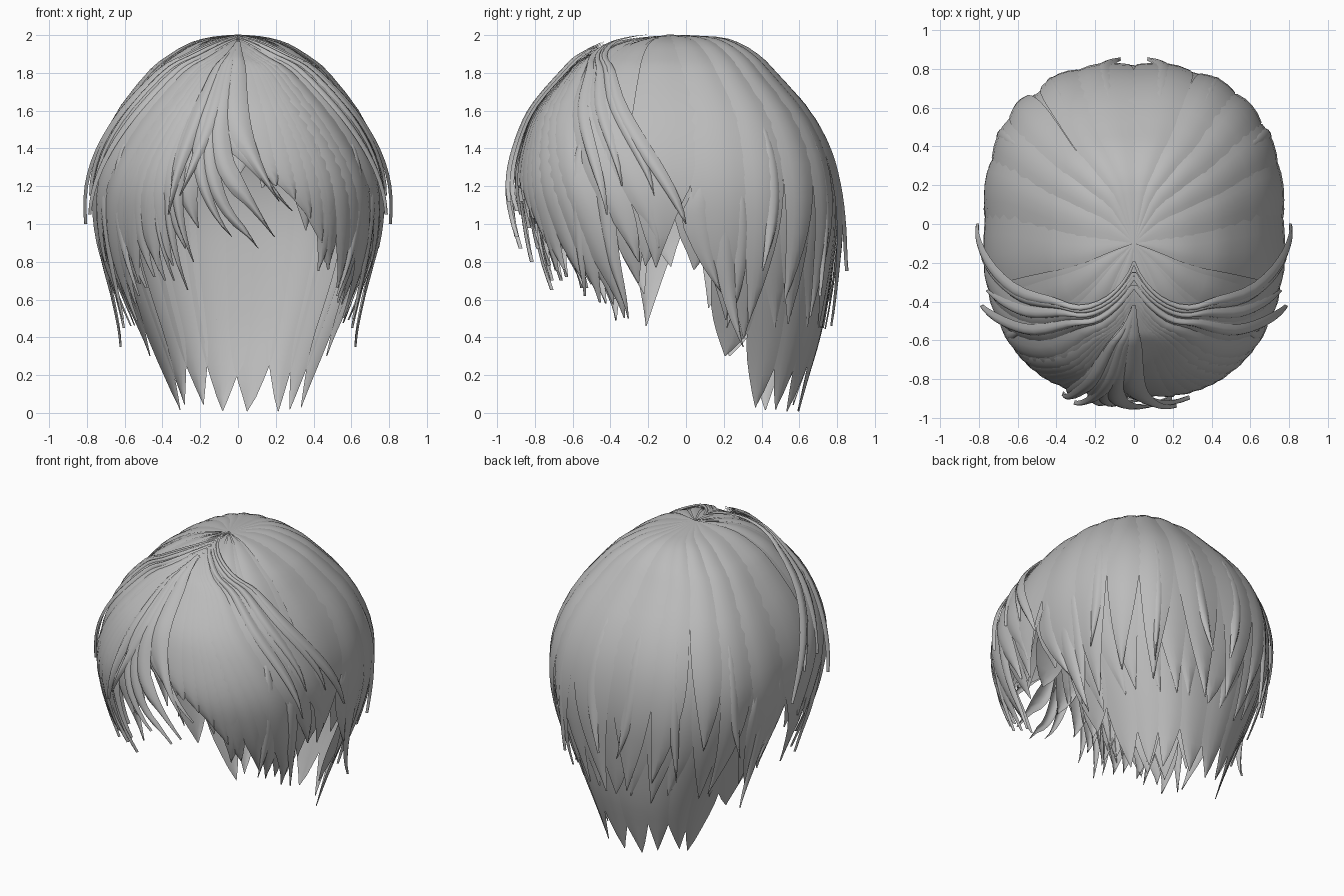
import bpy, bmesh, math, random

if "Cube" in bpy.data.objects:
    bpy.data.objects.remove(bpy.data.objects["Cube"])

random.seed(7)
hair = bpy.data.materials.new("hair grey")
hair.diffuse_color = (0.5, 0.5, 0.5, 1)
hair.use_nodes = True
hair.node_tree.nodes["Principled BSDF"].inputs["Base Color"].default_value = hair.diffuse_color

# Head form: height, centre y, half width, front depth, back depth
ROWS = [(2.0, -.10, 0, 0, 0), (1.985, -.09, .14, .16, .26), (1.95, -.08, .26, .32, .37),
        (1.88, -.06, .38, .47, .46), (1.8, -.04, .48, .58, .52), (1.6, 0, .64, .79, .66),
        (1.4, 0, .735, .87, .77), (1.2, 0, .775, .90, .82), (1.0, 0, .76, .87, .83),
        (.8, 0, .71, .81, .81), (.6, 0, .63, .72, .78), (.4, 0, .54, .66, .74),
        (.2, 0, .46, .60, .68), (0, 0, .39, .55, .62)]


def row(s):
    """Smooth interpolation down the head form."""
    s = max(0, min(s, len(ROWS) - 1.0001))
    i, f = int(s), s - int(s)
    p = [ROWS[max(0, min(k, len(ROWS) - 1))] for k in (i - 1, i, i + 1, i + 2)]
    return [b + .5 * f * (c - a + f * (2*a - 5*b + 4*c - d + f * (3*(b - c) + d - a)))
            for a, b, c, d in zip(*p)]


def s_at(z):
    for i in range(len(ROWS) - 1):
        if ROWS[i + 1][0] <= z:
            return i + (ROWS[i][0] - z) / (ROWS[i][0] - ROWS[i + 1][0])
    return len(ROWS) - 1.001


def surf(s, deg, k):
    z, c, w, front, back = row(s)
    a = math.radians(deg)
    sq = lambda v: math.copysign(abs(v) ** .8, v)
    y = sq(math.sin(a))
    return (w * k * sq(math.cos(a)), c + y * k * (back if y > 0 else front),
            z + (k - .98) * 1.2 * max(0, min(z, 2) - 1.5))


def lock(bm, a0, z0, a1, z1, half, k=1.0, flare=0.0, bend=0.0, taper=.65,
         root=1.0, ease=False, bulge=.025, n=18, m=4):
    """One leaf-tipped sheet of hair that follows the head form."""
    s0, s1 = s_at(z0), s_at(z1)
    grid = []
    for i in range(n + 1):
        t = i / n
        e = math.sin(t * math.pi / 2) if ease else t
        tip = max(0, (t - taper) / (1 - taper))
        w = half * min(1, root + (1 - root) * t / .35) * max(.015, 1 - tip ** 2)
        mid = a0 + (a1 - a0) * e + bend * tip ** 2
        ring = []
        for j in range(m + 1):
            v = 2 * j / m - 1
            kk = k + flare * t ** 4 + bulge * (1 - v * v) * min(1, t * 4)
            ring.append(bm.verts.new(surf(s0 + (s1 - s0) * t, mid + v * w, kk)))
        grid.append(ring)
    for i in range(n):
        for j in range(m):
            bm.faces.new((grid[i][j], grid[i+1][j], grid[i+1][j+1], grid[i][j+1]))


def finish(bm, name):
    bmesh.ops.remove_doubles(bm, verts=bm.verts, dist=.0004)
    me = bpy.data.meshes.new(name)
    bm.to_mesh(me)
    bm.free()
    ob = bpy.data.objects.new(name, me)
    bpy.context.collection.objects.link(ob)
    me.materials.append(hair)
    for p in me.polygons:
        p.use_smooth = True


# Hem height round the head, from the front (-90) to the back (90)
HEM = [(-90, 1.25), (-75, 1.15), (-62, .9), (-50, .75), (-38, .65), (-23, .52),
       (-12, .78), (0, .66), (9, .75), (18, .42), (60, .45), (90, .4)]


def hem(deg):
    f = math.degrees(math.asin(math.sin(math.radians(deg))))
    for (a, za), (b, zb) in zip(HEM, HEM[1:]):
        if f <= b:
            return za + (zb - za) * (f - a) / (b - a)
    return HEM[-1][1]


# Long nape hair
bm = bmesh.new()
for i in range(10):
    a = 18 + i * 144 / 9
    low = .3 if i in (0, 9) else random.uniform(.01, .06)
    lock(bm, a, 1.5, a + random.uniform(-2, 2), low, 11, .955, 0,
         random.uniform(-6, 6), .72, bulge=.01)
finish(bm, "nape_hair")

# Main crown locks covering the whole dome
bm = bmesh.new()
for i in range(30):
    a = -90 + i * 12
    lock(bm, a, 2.0, a + random.uniform(-2, 2), hem(a) + random.uniform(-.03, .06),
         9.5, .965 + .012 * (i % 2), 0, random.uniform(-6, 6), .66, bulge=.01, n=22)
finish(bm, "crown_hair")

# Upper layer over the back and sides
bm = bmesh.new()
for i in range(12):
    a = -8 + i * 196 / 11
    lock(bm, a, 2.0, a + random.uniform(-3, 3), random.uniform(.45, .85), 9.5, .985,
         .03, random.uniform(-8, 8), .55, bulge=.014, n=22)
finish(bm, "upper_back_hair")

# Side locks sweeping off the parting, mirrored
bm = bmesh.new()
for z0, a, z1, half, flare in ((1.94, -54, .75, 8, 0), (1.95, -44, .66, 8, 0),
                               (1.955, -34, .6, 8, 0), (1.965, -25, .5, 8, .02),
                               (1.975, -17, .78, 7, .02), (1.985, -8, .85, 7, .02)):
    for side in (1, -1):
        end = a if side > 0 else -180 - a
        lock(bm, -90, z0, end, z1 + random.uniform(-.03, .03), half, .985, flare,
             side * random.uniform(-4, 4), .62, .25, True, .02, 22)
finish(bm, "side_locks")

# Raised ridge locks across the top, mirrored
bm = bmesh.new()
for z0, a, z1, flare in ((1.97, -24, 1.05, .07), (1.98, -20, 1.2, .0),
                         (1.99, -3, 1.0, .05), (1.985, -10, 1.15, .0)):
    for side in (1, -1):
        end = a if side > 0 else -180 - a
        lock(bm, -90, z0, end, z1, 3.2, 1.0, flare, side * 3, .5, .8, True, .022, 22)
finish(bm, "ridge_locks")

# Fringe: broad smooth sheets on one side
bm = bmesh.new()
for a, z1, half in ((-83, 1.2, 10), (-76, 1.13, 10), (-69, 1.03, 10), (-62, .9, 9),
                    (-55, .76, 8)):
    lock(bm, -90, 1.93, a, z1, half, .985, 0, 4, .7, .2, True, .02, 22)
# Fringe: swept locks on the other side
for a, z1, half in ((-97, 1.12, 8), (-104, .98, 7), (-110, .87, 7), (-117, .78, 7),
                    (-123, .7, 7), (-129, .72, 7), (-137, .66, 8)):
    lock(bm, -90, 1.93, a - 6, z1, half, .985, -.02, 8, .55, .2, True, .025, 22)
finish(bm, "fringe")

# Narrow fringe strands crossing the forehead
bm = bmesh.new()
for a, z1, bend, k in ((-101, .87, 16, 1.05), (-97, .93, 17, 1.06), (-94, 1.07, 20, 1.04),
                       (-105, .93, 14, 1.05), (-119, .65, 10, 1.0), (-125, .7, 10, 1.0),
                       (-114, .8, 10, 1.03), (-108, 1.05, -4, 1.05), (-91, 1.12, 12, 1.06),
                       (-99, 1.15, -8, 1.06)):
    lock(bm, -90, 1.94, a, z1, 3.2, k - .03, .02, bend, .45, .3, True, .025, 22)
finish(bm, "fringe_strands")

# Fine outer wisps with flicked tips, mirrored
bm = bmesh.new()
for a, z0, z1, flare, bend in ((-24, 1.6, .5, .1, 5), (10, 1.4, .35, .24, 5),
                               (16, 1.3, .45, .1, -5), (-36, 1.6, .62, .04, -5),
                               (30, 1.7, .75, .08, -7), (62, 1.8, .62, .06, -6),
                               (82, 1.8, .75, .07, 5), (3, 1.3, .64, .06, 6),
                               (-60, 1.8, .82, .0, 4)):
    for side in (1, -1):
        c = a if side > 0 else 180 - a
        lock(bm, c, z0, c, z1, 3.5, .98, flare, side * bend, .4, .15, bulge=.022)
finish(bm, "outer_wisps")
